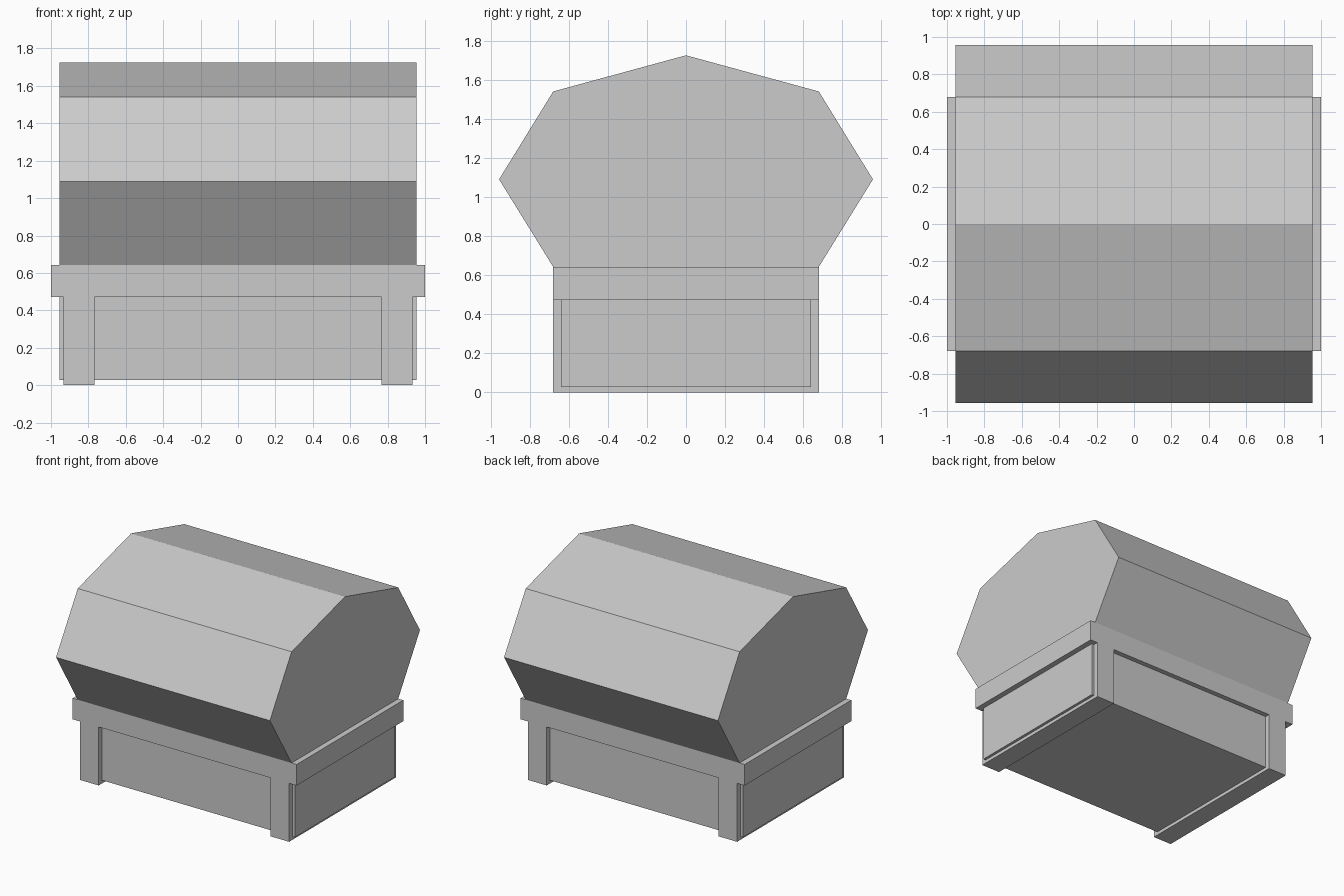
import bpy, bmesh

if "Cube" in bpy.data.objects:
    bpy.data.objects.remove(bpy.data.objects["Cube"])


def prism(name, profile, x0, x1):
    """Extrude a closed (y, z) profile along x."""
    bm = bmesh.new()
    face = bm.faces.new([bm.verts.new((x0, y, z)) for y, z in profile])
    ext = bmesh.ops.extrude_face_region(bm, geom=[face])["geom"]
    bmesh.ops.translate(bm, vec=(x1 - x0, 0, 0),
                        verts=[g for g in ext if isinstance(g, bmesh.types.BMVert)])
    bmesh.ops.recalc_face_normals(bm, faces=bm.faces)
    mesh = bpy.data.meshes.new(name)
    bm.to_mesh(mesh)
    bm.free()
    obj = bpy.data.objects.new(name, mesh)
    bpy.context.collection.objects.link(obj)
    return obj


def box(name, x0, x1, half_y, z0, z1):
    return prism(name, [(-half_y, z0), (half_y, z0), (half_y, z1), (-half_y, z1)], x0, x1)


# Chest body, recessed behind the frame
box("chest_body", -0.955, 0.955, 0.64, 0.027, 0.64)

# Rim band around the top of the body
box("rim_band", -1.0, 1.0, 0.68, 0.472, 0.642)

# Full-depth straps that form the feet, left and right
for side, x0, x1 in (("left", -0.933, -0.768), ("right", 0.768, 0.933)):
    box(side + "_foot_strap", x0, x1, 0.68, 0.0, 0.472)

# Faceted barrel lid, half profile mirrored across y
half = [(0.68, 0.642), (0.957, 1.09), (0.68, 1.54)]
profile = half + [(0.0, 1.725)] + [(-y, z) for y, z in reversed(half)]
prism("barrel_lid", profile, -0.955, 0.955)
